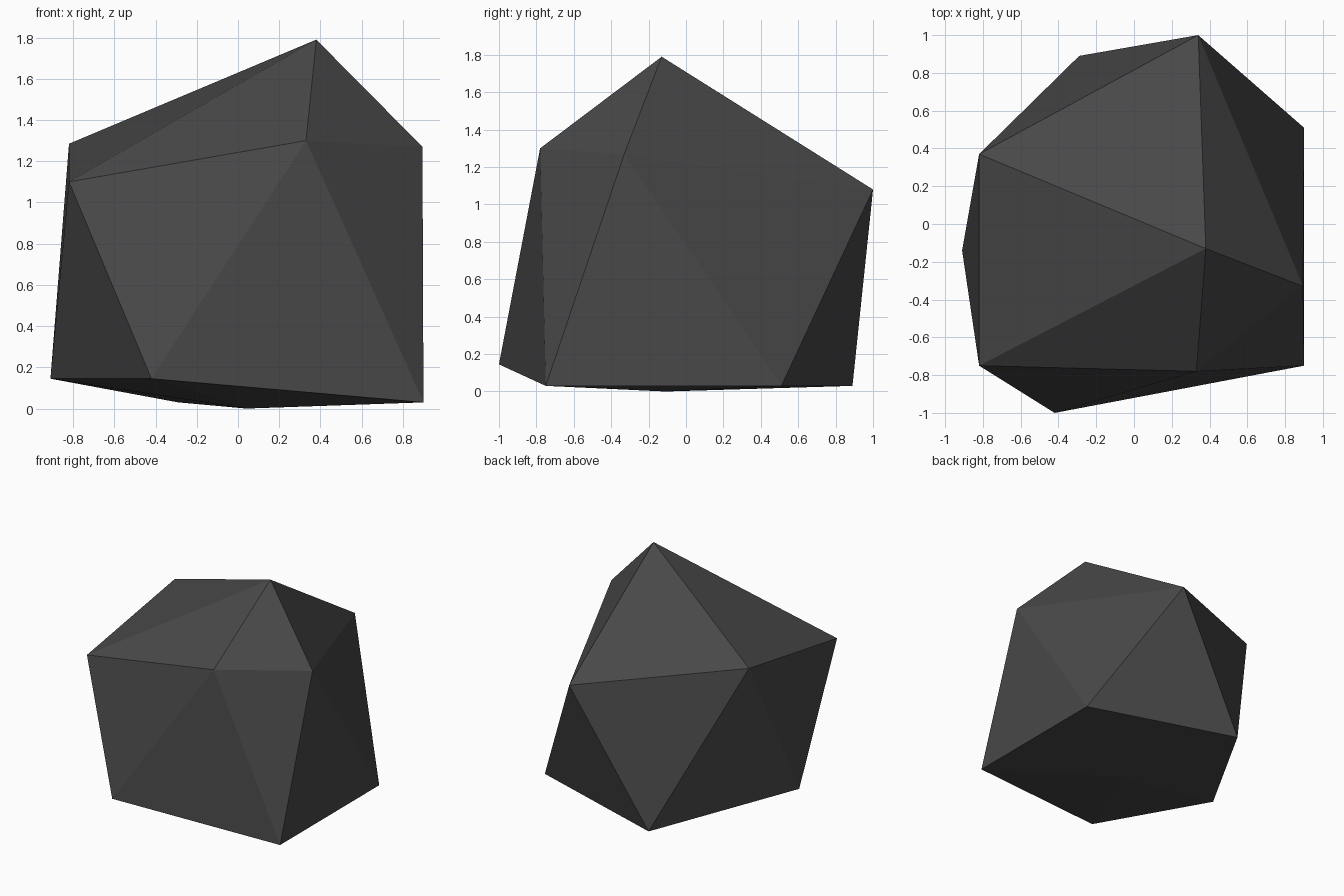
import bpy
import bmesh

default_cube = bpy.data.objects.get("Cube")
if default_cube:
    bpy.data.objects.remove(default_cube, do_unlink=True)


def make_material(name, colour):
    material = bpy.data.materials.new(name)
    material.use_nodes = True
    material.diffuse_color = colour
    material.node_tree.nodes["Principled BSDF"].inputs["Base Color"].default_value = colour
    return material


# Irregular twenty-sided rock: a peak, two staggered rings of corners and a base point
peak = (0.38, -0.13, 1.79)
base = (0.04, -0.11, 0.0)
upper_ring = [
    (0.33, -0.78, 1.30),
    (-0.82, -0.75, 1.10),
    (-0.82, 0.37, 1.285),
    (0.34, 1.0, 1.08),
    (0.895, -0.33, 1.27),
]
lower_ring = [
    (-0.42, -1.0, 0.145),
    (-0.91, -0.14, 0.145),
    (-0.29, 0.89, 0.03),
    (0.9, 0.51, 0.03),
    (0.9, -0.75, 0.03),
]

bm = bmesh.new()
top_vert = bm.verts.new(peak)
bottom_vert = bm.verts.new(base)
upper = [bm.verts.new(point) for point in upper_ring]
lower = [bm.verts.new(point) for point in lower_ring]

# Each step adds a cap facet, two side facets and an underside facet
count = len(upper)
for i in range(count):
    j = (i + 1) % count
    bm.faces.new((top_vert, upper[i], upper[j]))
    bm.faces.new((upper[i], lower[i], upper[j]))
    bm.faces.new((upper[j], lower[i], lower[j]))
    bm.faces.new((bottom_vert, lower[j], lower[i]))
bmesh.ops.recalc_face_normals(bm, faces=bm.faces[:])

mesh = bpy.data.meshes.new("rock")
bm.to_mesh(mesh)
bm.free()
mesh.materials.append(make_material("dark grey stone", (0.065, 0.065, 0.065, 1.0)))

rock = bpy.data.objects.new("rock", mesh)
bpy.context.collection.objects.link(rock)
